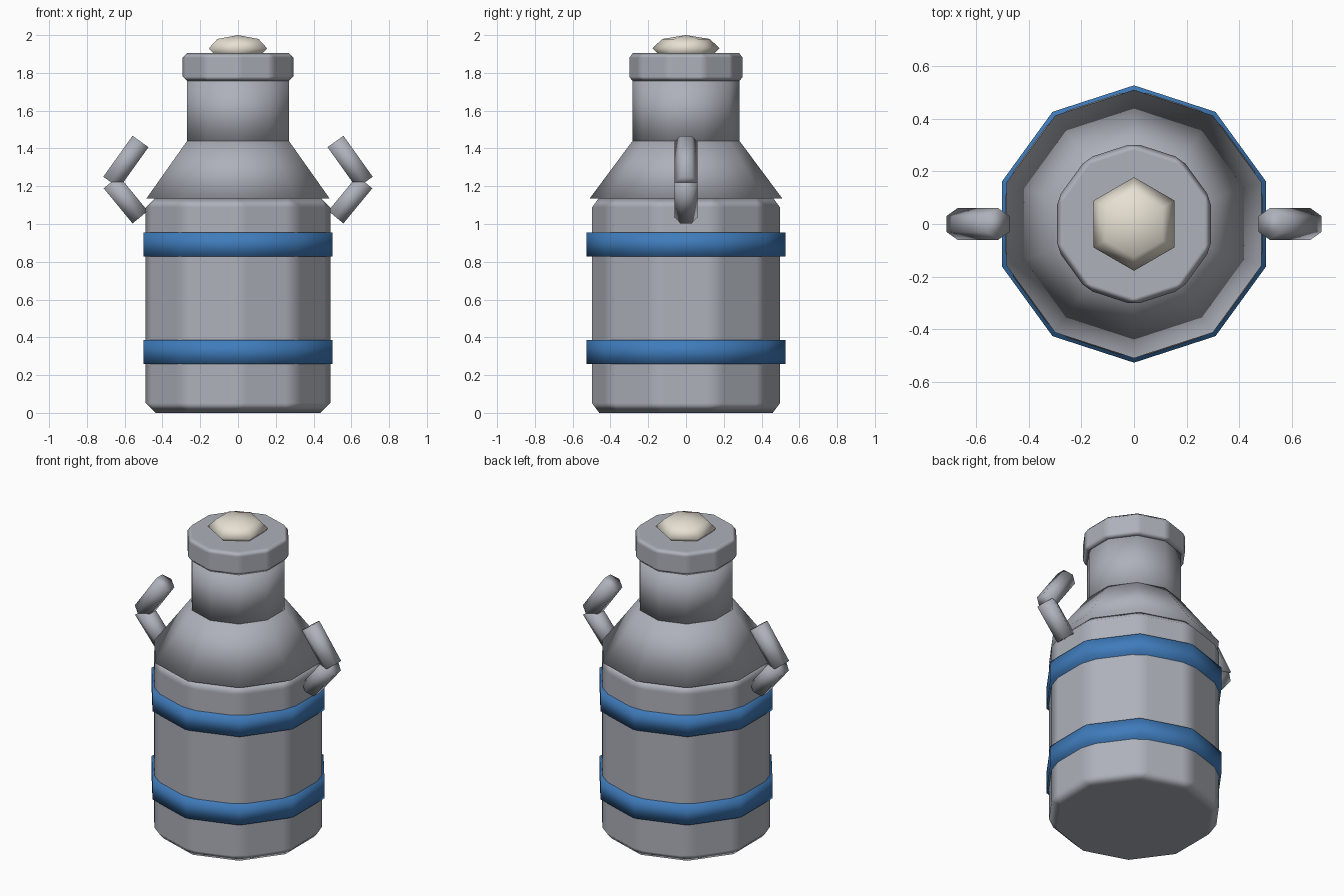
import bpy, bmesh
from math import pi, cos, sin, atan2, radians
from mathutils import Matrix, Vector

if "Cube" in bpy.data.objects:
    bpy.data.objects.remove(bpy.data.objects["Cube"])


def paint(name, rgb):
    mat = bpy.data.materials.new(name)
    mat.diffuse_color = (*rgb, 1)
    mat.use_nodes = True
    mat.node_tree.nodes["Principled BSDF"].inputs["Base Color"].default_value = mat.diffuse_color
    return mat


steel = paint("steel", (0.42, 0.44, 0.49))
blue = paint("blue_paint", (0.05, 0.2, 0.5))
cream = paint("cream", (0.8, 0.75, 0.65))


def lathe(name, profile, sides, mat=steel, bevel=0.0, matrix=None):
    """Capped turned solid from (radius, z) points, first corner on +y, smooth all over."""
    bm = bmesh.new()
    rings = []
    for r, z in profile:
        n = sides if r > 0 else 1
        rings.append([bm.verts.new((r * cos(pi / 2 + 2 * pi * i / sides),
                                    r * sin(pi / 2 + 2 * pi * i / sides), z))
                      for i in range(n)])
    for a, b in zip(rings, rings[1:]):
        for i in range(sides):
            j = (i + 1) % sides
            quad = [a[i % len(a)], a[j % len(a)], b[j % len(b)], b[i % len(b)]]
            bm.faces.new(list(dict.fromkeys(quad)))
    for ring in (rings[0], rings[-1]):
        if len(ring) > 1:
            bm.faces.new(ring)
    bmesh.ops.recalc_face_normals(bm, faces=bm.faces)
    for f in bm.faces:
        f.smooth = True
    if matrix:
        bm.transform(matrix)
    mesh = bpy.data.meshes.new(name)
    bm.to_mesh(mesh)
    bm.free()
    mesh.materials.append(mat)
    obj = bpy.data.objects.new(name, mesh)
    bpy.context.collection.objects.link(obj)
    if bevel:
        # Chamfer that keeps the large faces looking flat
        mod = obj.modifiers.new("chamfer", 'BEVEL')
        mod.width = bevel
        mod.segments = 1
        mod.limit_method = 'ANGLE'
        mod.angle_limit = radians(30)
        mod.harden_normals = True
    return obj


def rod(name, start, end, radius):
    """Hexagonal rod between two (x, z) points."""
    dx, dz = end[0] - start[0], end[1] - start[1]
    length = Vector((dx, dz)).length
    m = Matrix.Translation((start[0], 0, start[1])) @ Matrix.Rotation(atan2(dx, dz), 4, 'Y')
    return lathe(name, [(radius, 0), (radius, length)], 6, matrix=m)


# Can: body, shoulder, neck, lid
lathe("body", [(0.514, 0), (0.514, 1.14)], 10, bevel=0.052)
lathe("shoulder", [(0.51, 1.135), (0.283, 1.44)], 10)
lathe("neck", [(0.283, 1.42), (0.283, 1.77)], 10)
lathe("lid", [(0.308, 1.755), (0.308, 1.905)], 10, bevel=0.025)

# Painted bands
for name, z in (("lower_band", 0.26), ("upper_band", 0.828)):
    lathe(name, [(0.527, z), (0.527, z + 0.127)], 10, blue)

# Flattened knob on the lid
lathe("knob", [(0 if abs(a) == 2 else 0.178 * cos(a * pi / 4), 1.93 + 0.07 * sin(a * pi / 4))
               for a in range(-2, 3)], 6, cream)

# Bent handles, one per side
for side, s in (("right", 1), ("left", -1)):
    rod(side + "_handle_lower", (s * 0.518, 1.036), (s * 0.671, 1.222), 0.06)
    rod(side + "_handle_upper", (s * 0.516, 1.437), (s * 0.671, 1.22), 0.06)
